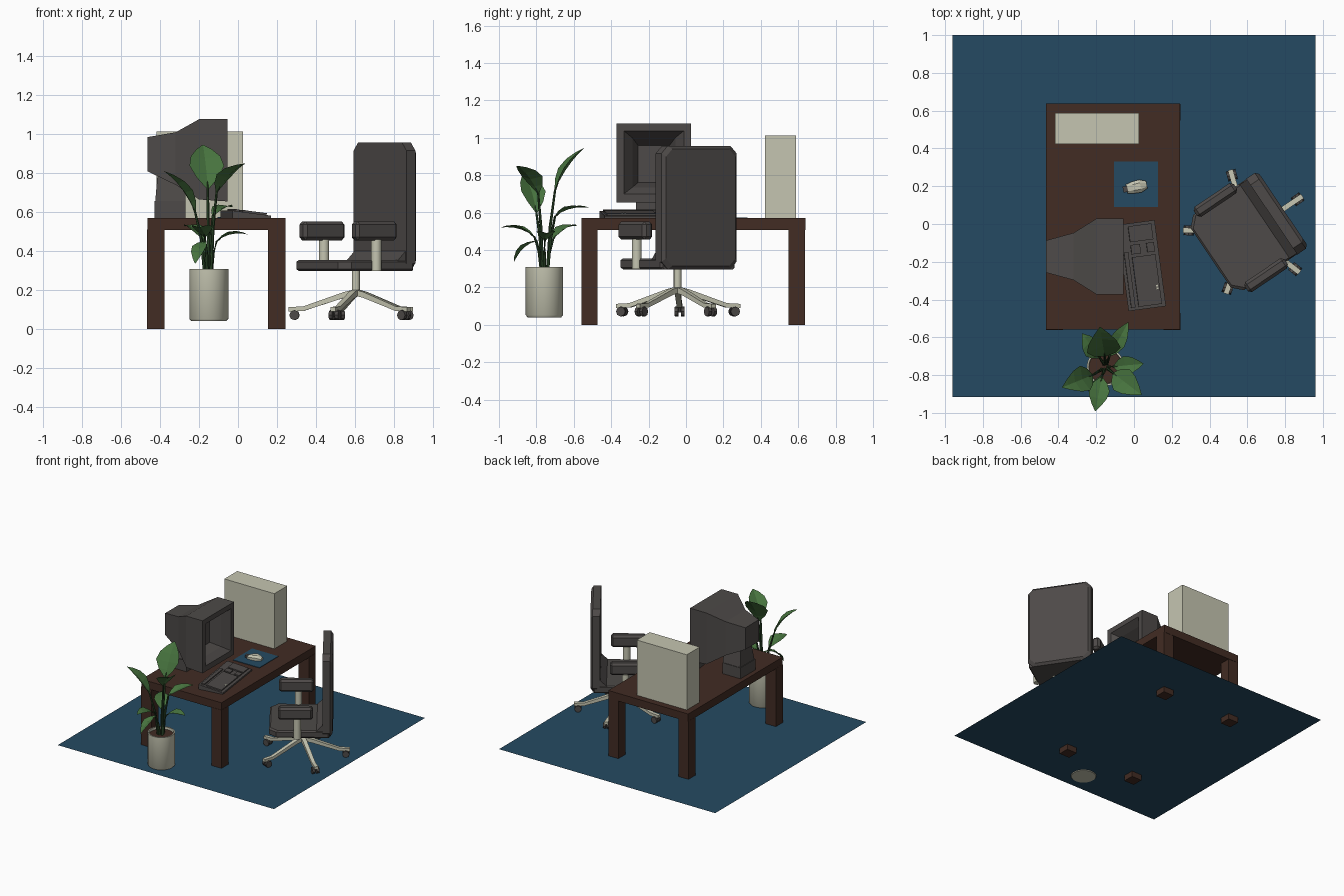
import bpy, bmesh, math
from mathutils import Vector, Matrix

if "Cube" in bpy.data.objects:
    bpy.data.objects.remove(bpy.data.objects["Cube"])


def mat(name, rgb):
    m = bpy.data.materials.new(name)
    m.diffuse_color = (*rgb, 1)
    m.use_nodes = True
    m.node_tree.nodes["Principled BSDF"].inputs["Base Color"].default_value = m.diffuse_color
    return m


BLUE = mat("blue", (0.018, 0.068, 0.122))
BROWN = mat("brown", (0.054, 0.025, 0.017))
GREY = mat("dark_grey", (0.075, 0.068, 0.065))
CREAM = mat("cream", (0.56, 0.56, 0.44))
GREEN = mat("leaf_green", (0.062, 0.17, 0.048))
STEM = mat("stem_green", (0.025, 0.065, 0.022))


def finish(name, bm, material, mw=None, smooth=False, recalc=True):
    if recalc:
        bmesh.ops.recalc_face_normals(bm, faces=bm.faces)
    me = bpy.data.meshes.new(name)
    bm.to_mesh(me)
    bm.free()
    me.materials.append(material)
    ob = bpy.data.objects.new(name, me)
    bpy.context.collection.objects.link(ob)
    if mw:
        ob.matrix_world = mw
    if smooth:
        bpy.context.view_layer.objects.active = ob
        ob.select_set(True)
        bpy.ops.object.shade_smooth_by_angle(angle=math.radians(40))
        ob.select_set(False)
    return ob


def loft(name, rings, material, mw=None, smooth=False):
    """Skin equal-length point rings and cap both ends."""
    bm = bmesh.new()
    vs = [[bm.verts.new(p) for p in r] for r in rings]
    n = len(vs[0])
    for a, b in zip(vs, vs[1:]):
        for i in range(n):
            bm.faces.new((a[i], a[(i + 1) % n], b[(i + 1) % n], b[i]))
    bm.faces.new(vs[0])
    bm.faces.new(vs[-1])
    return finish(name, bm, material, mw, smooth)


def box(name, x0, x1, y0, y1, z0, z1, material, mw=None, bevel=0):
    bm = bmesh.new()
    bmesh.ops.create_cube(bm, size=1)
    for v in bm.verts:
        v.co = Vector(((x0, x1)[v.co.x > 0], (y0, y1)[v.co.y > 0], (z0, z1)[v.co.z > 0]))
    if bevel:
        bmesh.ops.bevel(bm, geom=bm.edges[:], offset=bevel, segments=1, affect='EDGES')
    return finish(name, bm, material, mw)


def tube(name, pts, radii, sides, material, mw=None, smooth=True):
    pts = [Vector(p) for p in pts]
    rings = []
    for i, p in enumerate(pts):
        d = (pts[min(i + 1, len(pts) - 1)] - pts[max(i - 1, 0)]).normalized()
        a = d.orthogonal().normalized() if abs(d.z) > 0.95 else d.cross(Vector((0, 0, 1))).normalized()
        b = d.cross(a)
        rings.append([p + radii[i] * (a * math.cos(t) + b * math.sin(t))
                      for t in (2 * math.pi * k / sides for k in range(sides))])
    return loft(name, rings, material, mw, smooth)


# floor mat (single sheet, the desk legs poke through)
bm = bmesh.new()
bm.faces.new([bm.verts.new(p) for p in
              ((-.96, -.915, .045), (.96, -.915, .045), (.96, 1, .045), (-.96, 1, .045))])
finish("floor_mat", bm, BLUE, recalc=False)

# desk
box("desk_top", -.466, .243, -.558, .638, .508, .57, BROWN)
for x in (-.467, .155):
    for y in (-.56, .548):
        box("desk_leg", x, x + .09, y, y + .088, 0, .512, BROWN)

# computer case
box("computer_case", -.418, .026, .423, .587, .57, 1.013, CREAM)


# monitor: shell tapering to the back, hollow funnel at the front
def rect(x, h, z0, z1, y=-.172):
    return [(x, y - h, z0), (x, y + h, z0), (x, y + h, z1), (x, y - h, z1)]


loft("monitor", [rect(-.466, .085, .81, .985), rect(-.32, .125, .74, 1.01),
                 rect(-.2, .2, .665, 1.077), rect(-.055, .2, .655, 1.077),
                 rect(-.055, .16, .70, 1.037), rect(-.11, .115, .735, 1.0),
                 rect(-.19, .085, .76, .96)], GREY)
loft("monitor_neck", [[(-.425, -.26, .655), (-.27, -.26, .655), (-.27, -.08, .655), (-.425, -.08, .655)],
                      [(-.41, -.23, .83), (-.27, -.23, .83), (-.27, -.11, .83), (-.41, -.11, .83)]], GREY)
box("monitor_base", -.43, -.27, -.267, -.076, .57, .657, GREY)

# keyboard: wedge with raised key blocks lying on its slope
KB = Matrix.Translation((.04, -.22, .57)) @ Matrix.Rotation(math.radians(7.6), 4, 'Z')
loft("keyboard_body", [[(-.1, y, 0), (.1, y, 0), (.1, y, .012), (-.1, y, .038)]
                       for y in (-.23, .23)], GREY, KB)
SLOPE = KB @ Matrix.Translation((0, 0, .025)) @ Matrix.Rotation(math.atan(.13), 4, 'Y')
for nm, x0, x1, y0, y1 in (("function_keys", -.085, -.062, -.215, .08), ("main_keys", -.045, .08, -.215, .05),
                           ("navigation_keys", -.045, .005, .065, .115), ("arrow_keys", .04, .08, .065, .115),
                           ("number_keys", -.045, .08, .13, .215)):
    box(nm, x0, x1, y0, y1, -.004, .01, GREY, SLOPE)
for y in (-.135, -.12):
    box("light_key", .06, .072, y, y + .008, .005, .0115, CREAM, SLOPE)

# mouse and pad
box("mouse_pad", -.106, .127, .09, .33, .568, .574, BLUE)
MS = Matrix.Translation((.005, .195, .574)) @ Matrix.Rotation(math.radians(12), 4, 'Z')


def mouse_ring(x, w, h):
    return [(x, -w, 0), (x, w, 0), (x, w, h * .6), (x, w * .5, h), (x, -w * .5, h), (x, -w, h * .6)]


loft("mouse_body", [mouse_ring(-.045, .024, .018), mouse_ring(-.01, .032, .032),
                    mouse_ring(.03, .034, .036), mouse_ring(.064, .02, .018)], CREAM, MS)
box("mouse_button", -.064, -.04, -.016, .016, .003, .02, GREY, MS)

# chair: local x points to the backrest
CH = Matrix.Translation((.605, -.045, 0)) @ Matrix.Rotation(math.radians(34), 4, 'Z')


def chamfer(a0, a1, b0, b1, c, d=0):
    """Rectangle outline with corners cut by c (low side) and d (high side)."""
    d = d or c
    return [(a0 + c, b0), (a1 - d, b0), (a1, b0 + d), (a1, b1 - d),
            (a1 - d, b1), (a0 + c, b1), (a0, b1 - c), (a0, b0 + c)]


loft("seat", [[(u, v, z) for u, v in chamfer(-.24 + e, .2, -.24 + e, .24 - e, .05, .01)]
              for z, e in ((.297, .01), (.307, 0), (.345, 0), (.355, .01))], GREY, CH)
loft("backrest", [[(u, v, z) for v, z in chamfer(-.242 + e, .242 - e, .297 + e, .957 - e, .04)]
                  for u, e in ((.15, 0), (.205, 0), (.222, .018))], GREY, CH)
loft("back_gusset", [[(.1, v, .35), (.16, v, .35), (.16, v, .41)] for v in (-.235, .235)], GREY, CH)
for s in (-1, 1):
    box("armrest", -.176, .08, s * .24 - .032, s * .24 + .032, .455, .552, GREY, CH, bevel=.016)
    tube("armrest_post", [(-.035, s * .24, .298), (-.035, s * .24, .46)], [.027] * 2, 12, CREAM, CH)
tube("chair_column", [(0, 0, .17), (0, 0, .30)], [.021, .021], 12, CREAM, CH)

# five star legs with twin casters
for k in range(5):
    LG = CH @ Matrix.Rotation(math.radians(72 * k), 4, 'Z')
    loft("star_leg", [[(x, -w, z), (x, w, z), (x, w, z + t), (x, -w, z + t)] for x, w, z, t in
                      ((0, .018, .172, .032), (.06, .016, .16, .03), (.27, .014, .092, .024),
                       (.345, .014, .09, .022))], CREAM, LG)
    tube("caster_stem", [(.315, 0, .065), (.315, 0, .095)], [.008] * 2, 6, GREY, LG)
    for s in (-1, 1):
        tube("caster_wheel", [(.315, s * .007, .071), (.315, s * .026, .071)], [.026] * 2, 8, GREY, LG, False)

# plant pot, turned profile
PX, PY = -.15, -.757
loft("plant_pot", [[(PX + r * math.cos(t), PY + r * math.sin(t), z)
                    for t in (2 * math.pi * k / 24 for k in range(24))]
                   for r, z in ((.09, .04), (.1, .052), (.1, .308), (.09, .308), (.088, .285))],
     CREAM, smooth=True)
tube("soil", [(PX, PY, .28), (PX, PY, .29)], [.088] * 2, 24, BROWN)


# plant leaves: folded, arched blades on bent stems
def leaf(base, tip, width, arch):
    base, tip = Vector(base), Vector(tip)
    d = tip - base
    side = Vector((d.y, -d.x, 0)).normalized()
    up = side.cross(d).normalized()
    if up.z < 0:
        up = -up
    bm = bmesh.new()
    rows = []
    for t, w in ((0, .08), (.2, .65), (.42, 1), (.65, .85), (.85, .45), (1, .03)):
        c = base + d * t + up * arch * 4 * t * (1 - t)
        h = width * w / 2
        rows.append([bm.verts.new(p) for p in (c - side * h + up * h * .3, c, c + side * h + up * h * .3)])
    for a, b in zip(rows, rows[1:]):
        for i in (0, 1):
            bm.faces.new((a[i], b[i], b[i + 1], a[i + 1]))
    finish("leaf", bm, GREEN)
    root = Vector((PX, PY, .285)) + Vector((base.x - PX, base.y - PY, 0)) * .3
    mid = root.lerp(base, .55) - Vector((base.x - PX, base.y - PY, 0)) * .15
    tube("stem", [root, mid, base, base + d * .15 + up * arch * .5], [.009, .008, .006, .002], 6, STEM)


for base, tip, w, arch in (((-.155, -.70, .72), (-.18, -.545, .945), .18, .015),
                           ((-.22, -.80, .60), (-.38, -.865, .81), .14, .02),
                           ((-.11, -.79, .70), (.04, -.905, .85), .14, .02),
                           ((-.17, -.81, .47), (-.205, -.99, .52), .11, .02),
                           ((-.11, -.755, .45), (.05, -.74, .485), .10, .02),
                           ((-.13, -.70, .58), (-.03, -.52, .625), .09, .02),
                           ((-.18, -.71, .46), (-.275, -.58, .53), .11, .02),
                           ((-.17, -.80, .45), (-.22, -.92, .335), .08, .02)):
    leaf(base, tip, w, arch)
